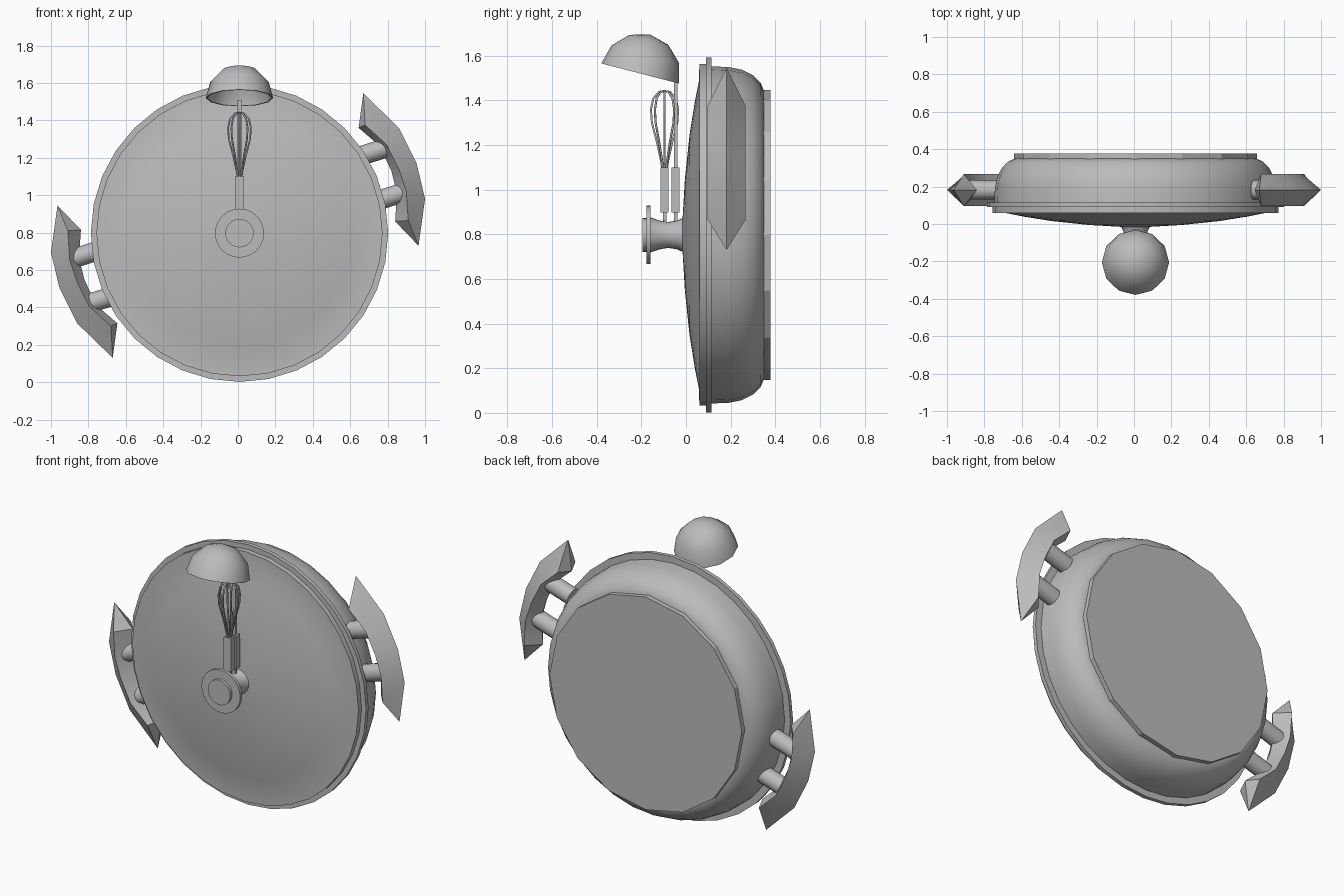
import bpy, bmesh, math
from mathutils import Vector, Matrix

if "Cube" in bpy.data.objects:
    bpy.data.objects.remove(bpy.data.objects["Cube"], do_unlink=True)

steel = bpy.data.materials.new("steel grey")
steel.use_nodes = True
GREY = (0.5, 0.5, 0.5, 1)
steel.diffuse_color = GREY
steel.node_tree.nodes["Principled BSDF"].inputs["Base Color"].default_value = GREY

CX, CZ = 0.008, 0.797      # axis of the pan


def finish(bm, name, angle=None):
    """Turn a bmesh into an object, smooth below the given angle."""
    bmesh.ops.remove_doubles(bm, verts=bm.verts, dist=1e-5)
    bmesh.ops.recalc_face_normals(bm, faces=bm.faces)
    me = bpy.data.meshes.new(name)
    bm.to_mesh(me)
    bm.free()
    me.materials.append(steel)
    ob = bpy.data.objects.new(name, me)
    bpy.context.collection.objects.link(ob)
    if angle:
        bpy.ops.object.select_all(action='DESELECT')
        ob.select_set(True)
        bpy.context.view_layer.objects.active = ob
        bpy.ops.object.shade_smooth_by_angle(angle=math.radians(angle))
    return ob


def lathe(name, profile, sides, matrix, angle=30):
    """Spin (radius, height) points around local z; radius 0 closes an end."""
    bm = bmesh.new()
    vs = [bm.verts.new((r, 0, h)) for r, h in profile]
    es = [bm.edges.new(p) for p in zip(vs, vs[1:])]
    bmesh.ops.spin(bm, geom=vs + es, cent=(0, 0, 0), axis=(0, 0, 1),
                   angle=2 * math.pi, steps=sides, use_merge=True)
    bm.transform(matrix)
    return finish(bm, name, angle)


def box(name, lo, hi):
    lo, hi = Vector(lo), Vector(hi)
    bm = bmesh.new()
    bmesh.ops.create_cube(bm, size=1, matrix=Matrix.Translation((lo + hi) / 2)
                          @ Matrix.Diagonal((hi - lo).to_4d()))
    return finish(bm, name)


# Pan, lid and knob share one axis; local z runs to the back (+y)
axis = Matrix.Translation((CX, 0, CZ)) @ Matrix.Rotation(-math.pi / 2, 4, 'X')
lathe("lid", [(0, -0.017), (0.08, -0.015), (0.25, -0.005), (0.45, 0.016),
              (0.6, 0.04), (0.69, 0.058), (0.765, 0.06), (0.765, 0.092),
              (0, 0.092)], 32, axis)
lathe("rim_flange", [(0, 0.09), (0.795, 0.09), (0.795, 0.114), (0, 0.114)],
      32, axis)
lathe("pan_body", [(0, 0.11), (0.755, 0.11), (0.752, 0.19), (0.74, 0.25),
                   (0.715, 0.3), (0.68, 0.335), (0.645, 0.35), (0, 0.35)],
      32, axis, 40)
lathe("base_plate", [(0, 0.345), (0.65, 0.345), (0.65, 0.378), (0, 0.378)],
      16, axis, 20)
lathe("lid_knob", [(0, -0.195), (0.076, -0.195), (0.076, -0.177),
                   (0.131, -0.177), (0.131, -0.158), (0.078, -0.158),
                   (0.065, -0.12), (0.058, -0.08), (0.064, -0.04),
                   (0.076, -0.015), (0, -0.005)], 24, axis, 40)

# Side handles: diamond section (outer ridge, front/back edge, inner ridge)
outer = [(0.67, 1.545), (0.86, 1.36), (0.955, 1.17), (1.0, 0.98), (0.965, 0.73)]
middle = [(0.68, 1.375), (0.795, 1.27), (0.86, 1.14), (0.9, 1.02), (0.91, 0.865)]
inner = [(0.645, 1.36), (0.755, 1.265), (0.82, 1.13), (0.85, 1.01), (0.84, 0.86)]
HY, HALF, TURN_Z = 0.182, 0.085, 0.8375
half_turn = (Matrix.Translation((0, 0, TURN_Z)) @ Matrix.Rotation(math.pi, 4, 'Y')
             @ Matrix.Translation((0, 0, -TURN_Z)))
posts = [((0.64, 1.205), (0.80, 1.255)), ((0.72, 0.962), (0.885, 1.015))]

for side, turn in (("left", Matrix()), ("right", half_turn)):
    bm = bmesh.new()
    rings = [[bm.verts.new(turn @ Vector(p)) for p in (
        (o[0], HY, o[1]), (m[0], HY - HALF, m[1]),
        (i[0], HY, i[1]), (m[0], HY + HALF, m[1]))]
        for o, m, i in zip(outer, middle, inner)]
    for a, b in zip(rings, rings[1:]):
        for k in range(4):
            n = (k + 1) % 4
            bm.faces.new((a[k], a[n], b[n], b[k]))
    for ring in (rings[0], rings[-1]):
        bm.faces.new((ring[0], ring[1], ring[2]))
        bm.faces.new((ring[0], ring[2], ring[3]))
    finish(bm, side + "_handle", 30)
    for num, (p, q) in enumerate(posts, 1):
        p, q = (turn @ Vector((v[0], HY, v[1])) for v in (p, q))
        d = q - p
        m = Matrix.Translation(p) @ d.to_track_quat('Z', 'Y').to_matrix().to_4x4()
        lathe(f"{side}_handle_post_{num}",
              [(0, 0), (0.052, 0), (0.052, d.length), (0, d.length)], 12, m, 40)

# Whisk: grip, hanging tab and four crossed wire loops
WY = -0.096
box("whisk_grip", (CX - 0.025, -0.114, 0.897), (CX + 0.025, -0.078, 1.1))
box("whisk_tab", (CX - 0.012, -0.104, 0.86), (CX + 0.012, -0.088, 0.9))
half_loop = [(0.01, 1.09), (0.016, 1.13), (0.036, 1.22), (0.057, 1.30),
             (0.061, 1.36), (0.05, 1.41), (0.025, 1.438)]
loop = half_loop + [(0, 1.442)] + [(-r, z) for r, z in reversed(half_loop)]
bm = bmesh.new()
for k in range(4):
    a = math.pi * k / 4
    u = Vector((math.cos(a), math.sin(a), 0))
    w = Vector((-u.y, u.x, 0))
    prev = None
    for j, (r, z) in enumerate(loop):
        c = Vector((CX, WY, z)) + u * r
        r0, z0 = loop[max(j - 1, 0)]
        r1, z1 = loop[min(j + 1, len(loop) - 1)]
        t = (u * (r1 - r0) + Vector((0, 0, z1 - z0))).normalized()
        v = t.cross(w)
        ring = [bm.verts.new(c + 0.005 * (w * math.cos(s * math.pi / 3)
                                          + v * math.sin(s * math.pi / 3)))
                for s in range(6)]
        if prev:
            for s in range(6):
                n = (s + 1) % 6
                bm.faces.new((prev[s], prev[n], ring[n], ring[s]))
        prev = ring
finish(bm, "whisk_wires", 70)

# Ladle: grip, tab, thin stem and tilted open bowl
box("ladle_grip", (CX - 0.025, -0.064, 0.897), (CX + 0.025, -0.029, 1.1))
box("ladle_tab", (CX - 0.012, -0.054, 0.86), (CX + 0.012, -0.038, 0.9))
box("ladle_stem", (CX - 0.012, -0.054, 1.09), (CX + 0.012, -0.037, 1.51))
R, T = 0.18, 0.172
shell = [(R * math.cos(a), R * math.sin(a))
         for a in (math.radians(d) for d in (90, 60, 30, 0))]
shell += [(T * math.cos(a), T * math.sin(a))
          for a in (math.radians(d) for d in (0, 30, 60, 90))]
tilt = Matrix.Translation((CX, -0.205, 1.52)) @ Matrix.Rotation(math.radians(-14.5), 4, 'X')
lathe("ladle_bowl", shell, 12, tilt, 45)
